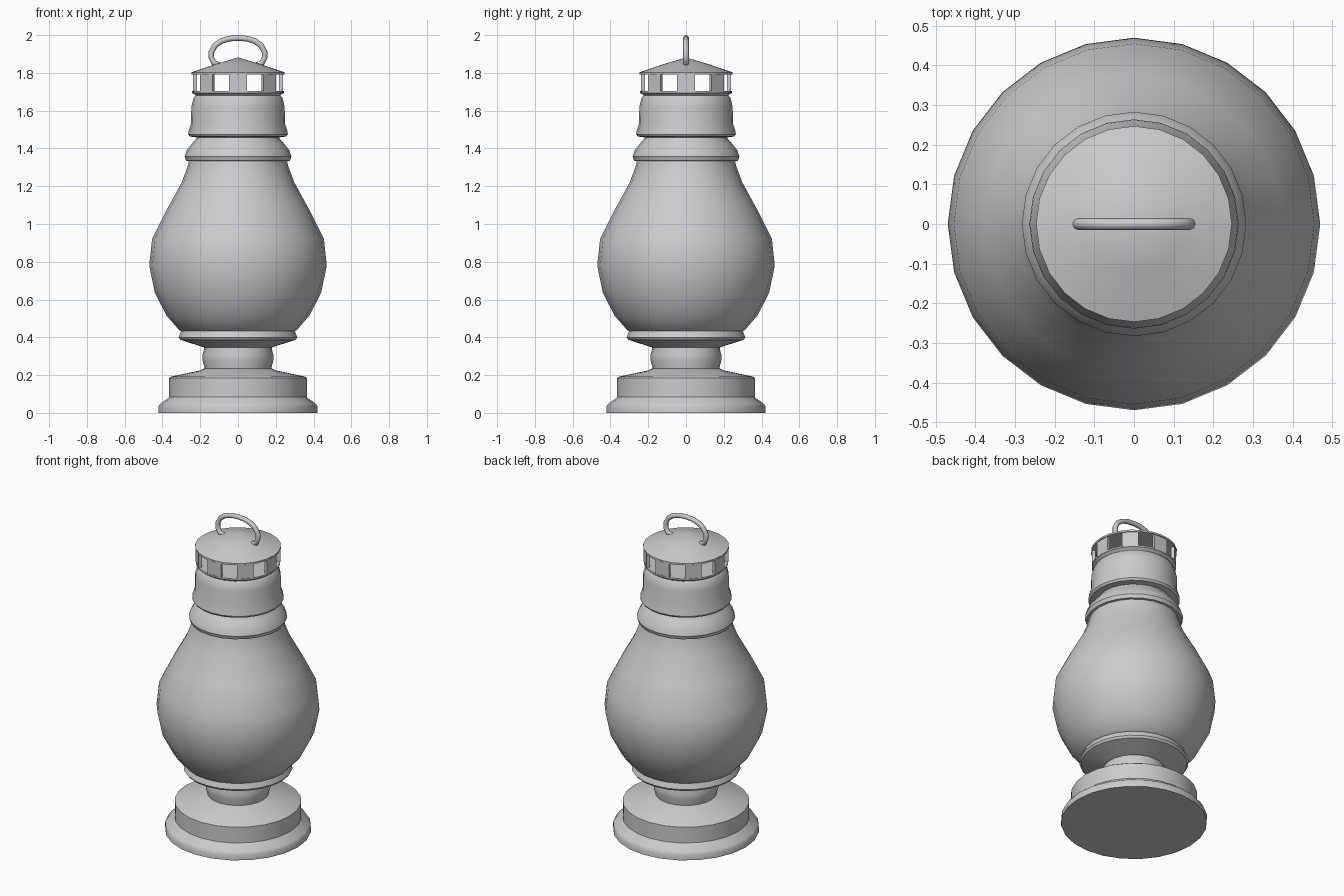
import bpy, bmesh
from math import sin, cos, pi, radians

if "Cube" in bpy.data.objects:
    bpy.data.objects.remove(bpy.data.objects["Cube"])

SIDES = 24


def finish(name, bm, angle=35):
    bmesh.ops.recalc_face_normals(bm, faces=bm.faces)
    me = bpy.data.meshes.new(name)
    bm.to_mesh(me)
    bm.free()
    ob = bpy.data.objects.new(name, me)
    bpy.context.collection.objects.link(ob)
    bpy.ops.object.select_all(action='DESELECT')
    ob.select_set(True)
    bpy.context.view_layer.objects.active = ob
    bpy.ops.object.shade_smooth_by_angle(angle=radians(angle))
    return ob


def lathe(name, profile, angle=35):
    """Revolve (radius, z) points around z and close both ends."""
    bm = bmesh.new()
    rings = []
    for r, z in profile:
        if r == 0:
            rings.append([bm.verts.new((0, 0, z))] * SIDES)
        else:
            rings.append([bm.verts.new((r * cos(2 * pi * i / SIDES), r * sin(2 * pi * i / SIDES), z))
                          for i in range(SIDES)])
    for a, b in zip(rings, rings[1:]):
        for i in range(SIDES):
            j = (i + 1) % SIDES
            bm.faces.new(list(dict.fromkeys((a[i], a[j], b[j], b[i]))))
    for ring, (r, z) in ((rings[0], profile[0]), (rings[-1], profile[-1])):
        if r > 0:
            bm.faces.new(ring)
    return finish(name, bm, angle)


# Stepped foot and stem
lathe("base", [(.42, 0), (.42, .035), (.41, .05), (.37, .078), (.365, .085), (.365, .185),
               (.355, .192), (.20, .225), (.18, .235)])
lathe("stem", [(.175, .22), (.177, .24), (.187, .275), (.187, .31), (.18, .335), (.18, .36)])

# Flared cup under the glass
lathe("lower_collar", [(.175, .345), (.19, .35), (.305, .387), (.314, .40), (.30, .435)])

# Pear-shaped glass
lathe("glass_body", [(.295, .43), (.31, .437), (.378, .515), (.44, .635), (.47, .78), (.455, .92),
                     (.375, 1.08), (.298, 1.22), (.265, 1.31), (.255, 1.36)], 40)

# Collar and neck
lathe("upper_collar", [(.25, 1.333), (.275, 1.335), (.283, 1.357), (.272, 1.39), (.24, 1.43),
                       (.218, 1.455), (.215, 1.47)])
lathe("neck", [(.215, 1.458), (.255, 1.463), (.264, 1.475), (.262, 1.49), (.249, 1.53),
               (.247, 1.62), (.235, 1.67), (.225, 1.68)])

# Vent floor, pillars and conical roof
lathe("vent_floor", [(.222, 1.675), (.228, 1.685), (.243, 1.693), (.243, 1.703)])
bm = bmesh.new()
for k in range(8):
    corners = []
    for z in (1.70, 1.797):
        for r, s in ((.222, -1), (.243, -1), (.243, 1), (.222, 1)):
            a = k * pi / 4 + s * radians(11.25)
            corners.append(bm.verts.new((r * cos(a), r * sin(a), z)))
    for f in ((0, 1, 2, 3), (4, 5, 6, 7), (0, 1, 5, 4), (1, 2, 6, 5), (2, 3, 7, 6), (3, 0, 4, 7)):
        bm.faces.new([corners[i] for i in f])
finish("vent_pillars", bm)
lathe("roof", [(.247, 1.792), (.247, 1.803), (.12, 1.846), (0, 1.882)])

# Hanging loop swept along a mirrored path
half = [(-.10, 1.842), (-.127, 1.852), (-.141, 1.88), (-.141, 1.91), (-.122, 1.945), (-.09, 1.968),
        (-.048, 1.981)]
path = half + [(0, 1.985)] + [(-x, z) for x, z in reversed(half)]
cu = bpy.data.curves.new("loop_path", 'CURVE')
cu.dimensions = '3D'
sp = cu.splines.new('POLY')
sp.points.add(len(path) - 1)
for p, (x, z) in zip(sp.points, path):
    p.co = (x, 0, z, 1)
cu.bevel_depth = .015
cu.bevel_resolution = 2
cu.use_fill_caps = True
loop = bpy.data.objects.new("hanging_loop", cu)
bpy.context.collection.objects.link(loop)
